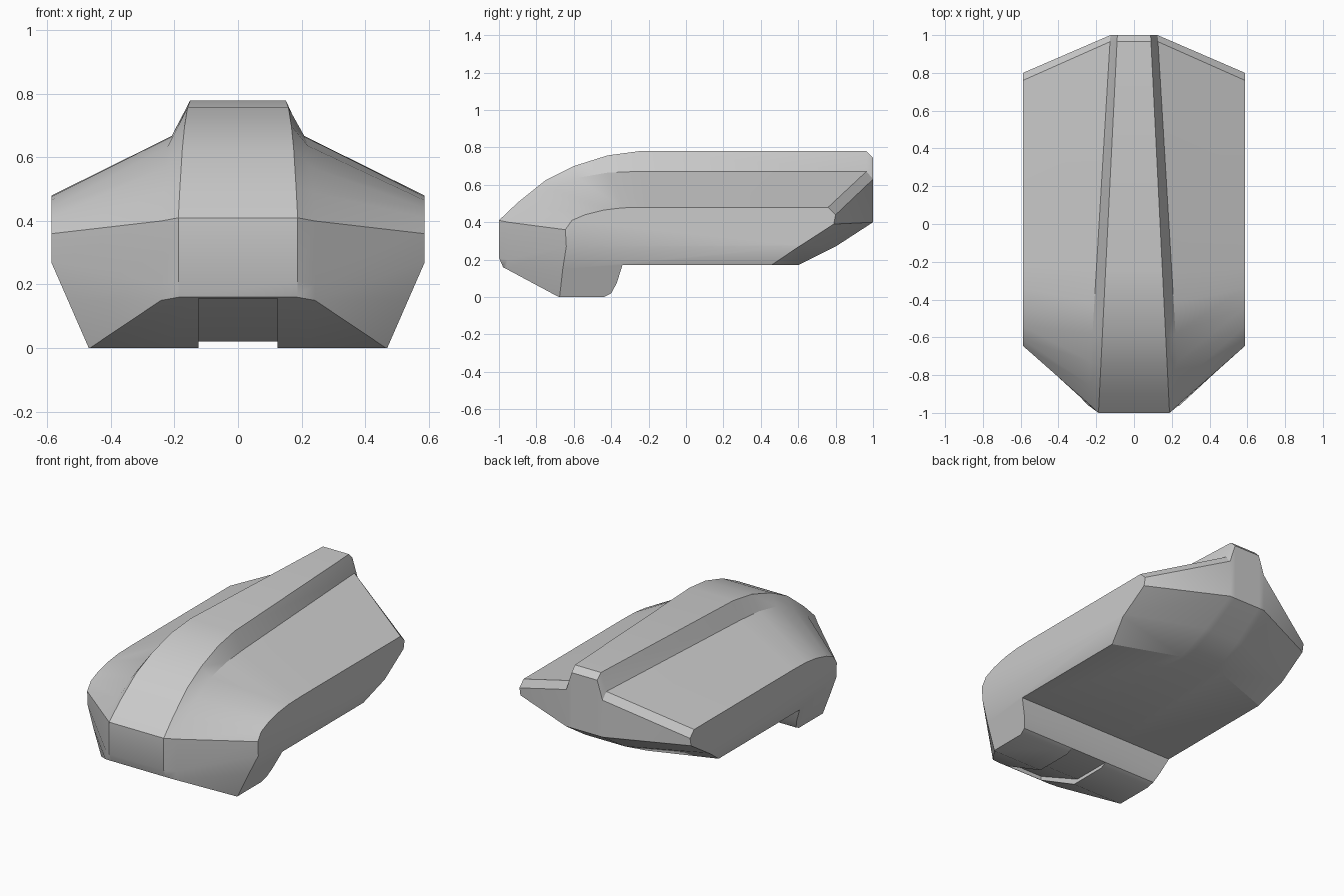
import bpy, bmesh
from mathutils import Vector

if "Cube" in bpy.data.objects:
    bpy.data.objects.remove(bpy.data.objects["Cube"])

# Side profiles (y, z), same order for all: front, top, rear, underside
under = [(-.34, .17), (-.37, .075), (-.40, .02), (-.44, 0)]
outer = [(-.545, 0), (-.605, .15), (-.64, .27), (-.645, .36), (-.61, .41), (-.54, .44),
         (-.44, .465), (-.34, .477), (-.22, .48), (.76, .48), (.80, .44), (.79, .39),
         (.62, .28), (.44, .17)] + under
ridge_base = [(-.93, 0), (-.96, .15), (-.955, .2), (-.95, .4), (-.85, .49), (-.73, .57),
              (-.58, .637), (-.42, .665), (-.25, .672), (.965, .672), (1, .63), (1, .40),
              (.8, .27), (.6, .17)] + under
ridge_top = [(-.93, 0), (-.98, .165), (-1, .21), (-1, .41), (-.9, .505), (-.75, .625),
             (-.6, .7), (-.42, .757), (-.25, .78), (.965, .78), (1, .745), (1, .40),
             (.8, .27), (.6, .17)] + under

# The tapering ridge sets the inner widths
stations = [(outer, lambda y: .588), (ridge_base, lambda y: .185 - .06 * y),
            (ridge_top, lambda y: .138 - .05 * y)]
order = [(p, w, -1) for p, w in stations] + [(p, w, 1) for p, w in reversed(stations)]


def make_object(name, bm):
    bmesh.ops.recalc_face_normals(bm, faces=bm.faces)
    mesh = bpy.data.meshes.new(name)
    bm.to_mesh(mesh)
    bm.free()
    ob = bpy.data.objects.new(name, mesh)
    bpy.context.collection.objects.link(ob)
    return ob


def loft(bm, rings):
    rows = [[bm.verts.new(p) for p in ring] for ring in rings]
    n = len(rows[0])
    for a, b in zip(rows, rows[1:]):
        for i in range(n):
            j = (i + 1) % n
            bm.faces.new((a[i], a[j], b[j], b[i]))
    bm.faces.new(rows[0])
    bm.faces.new(rows[-1])


def slice_off(bm, point, normal):
    geom = bm.verts[:] + bm.edges[:] + bm.faces[:]
    bmesh.ops.bisect_plane(bm, geom=geom, dist=1e-5, plane_co=point,
                           plane_no=Vector(normal).normalized(), clear_outer=True)
    bmesh.ops.holes_fill(bm, edges=[e for e in bm.edges if e.is_boundary], sides=0)


# Hull with central ridge
bm = bmesh.new()
loft(bm, [[(s * w(y), y, z) for y, z in prof] for prof, w, s in order])
bmesh.ops.remove_doubles(bm, verts=bm.verts, dist=1e-5)
bmesh.ops.recalc_face_normals(bm, faces=bm.faces)

# Tilted lower sides and sloped front underside
for s in (-1, 1):
    slice_off(bm, (s * .588, 0, .27), (s * .27, 0, -.118))
slice_off(bm, (0, -.68, 0), (0, -.15, -.28))
hull = make_object("hull", bm)

# Shallow channel under the front foot
groove = [(-.97, -.1), (-.97, .18), (-.65, .02), (-.3, .02), (-.3, -.1)]
bm = bmesh.new()
loft(bm, [[(s * .125, y, z) for y, z in groove] for s in (-1, 1)])
cutter = make_object("channel_cutter", bm)
cutter.hide_render = True
cutter.hide_set(True)
mod = hull.modifiers.new("channel", 'BOOLEAN')
mod.object = cutter
mod.operation = 'DIFFERENCE'
mod.solver = 'EXACT'

# Smooth curves, crisp creases
bpy.ops.object.select_all(action='DESELECT')
bpy.context.view_layer.objects.active = hull
hull.select_set(True)
bpy.ops.object.modifier_apply(modifier="channel")
bpy.ops.object.shade_smooth_by_angle(angle=.5)
